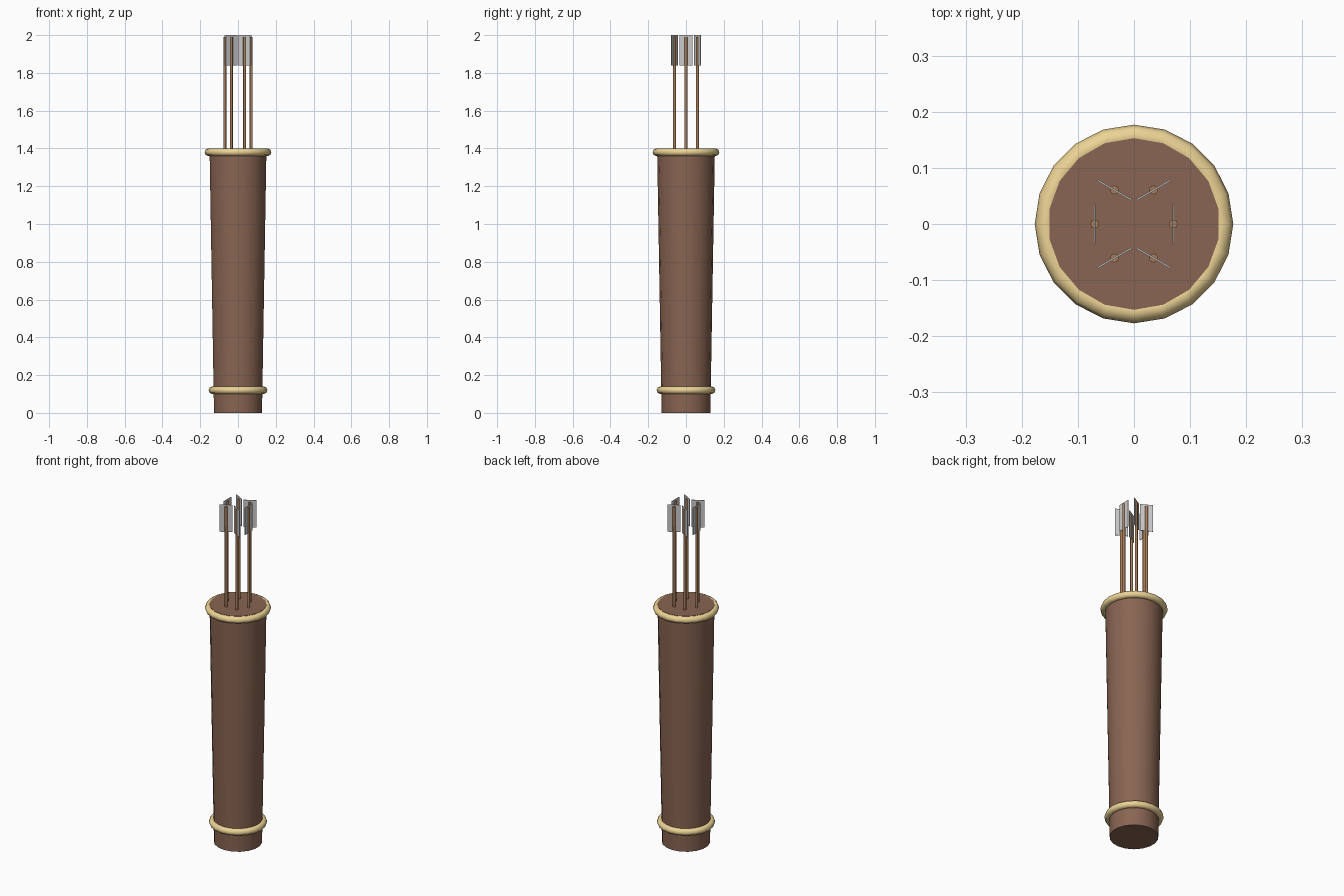
import bpy
from math import radians, cos, sin

if "Cube" in bpy.data.objects:
    bpy.data.objects.remove(bpy.data.objects["Cube"])


def material(name, rgb):
    m = bpy.data.materials.new(name)
    m.diffuse_color = (*rgb, 1)
    m.use_nodes = True
    m.node_tree.nodes["Principled BSDF"].inputs["Base Color"].default_value = m.diffuse_color
    return m


leather = material("leather", (0.25, 0.13, 0.085))
trim = material("trim", (0.84, 0.65, 0.30))
wood = material("wood", (0.38, 0.20, 0.10))
feather = material("feather", (0.75, 0.75, 0.72))


def finish(name, mat, angle=None):
    o = bpy.context.object
    o.name = name
    o.data.materials.append(mat)
    if angle:
        bpy.ops.object.shade_smooth_by_angle(angle=radians(angle))
    return o


# Tapered quiver body
bpy.ops.mesh.primitive_cone_add(vertices=18, radius1=0.129, radius2=0.153,
                                depth=1.4, location=(0, 0, 0.7))
finish("quiver_body", leather, 40)

# Trim rings near the mouth and the base
for name, major, z in (("top_ring", 0.157, 1.38), ("bottom_ring", 0.136, 0.12)):
    bpy.ops.mesh.primitive_torus_add(major_segments=20, minor_segments=8,
                                     major_radius=major, minor_radius=0.02,
                                     location=(0, 0, z))
    finish(name, trim, 60)

# Six arrows: round shaft with a flat fletching plate
for i in range(6):
    a = radians(60 * i)
    x, y = 0.07 * cos(a), 0.07 * sin(a)
    bpy.ops.mesh.primitive_cylinder_add(vertices=8, radius=0.008, depth=0.69,
                                        location=(x, y, 1.645))
    finish(f"arrow_shaft_{i + 1}", wood, 50)

    bpy.ops.mesh.primitive_cube_add(size=1, location=(x, y, 1.92),
                                    rotation=(0, 0, -a))
    plate = finish(f"arrow_fletching_{i + 1}", feather)
    plate.scale = (0.003, 0.07, 0.16)
